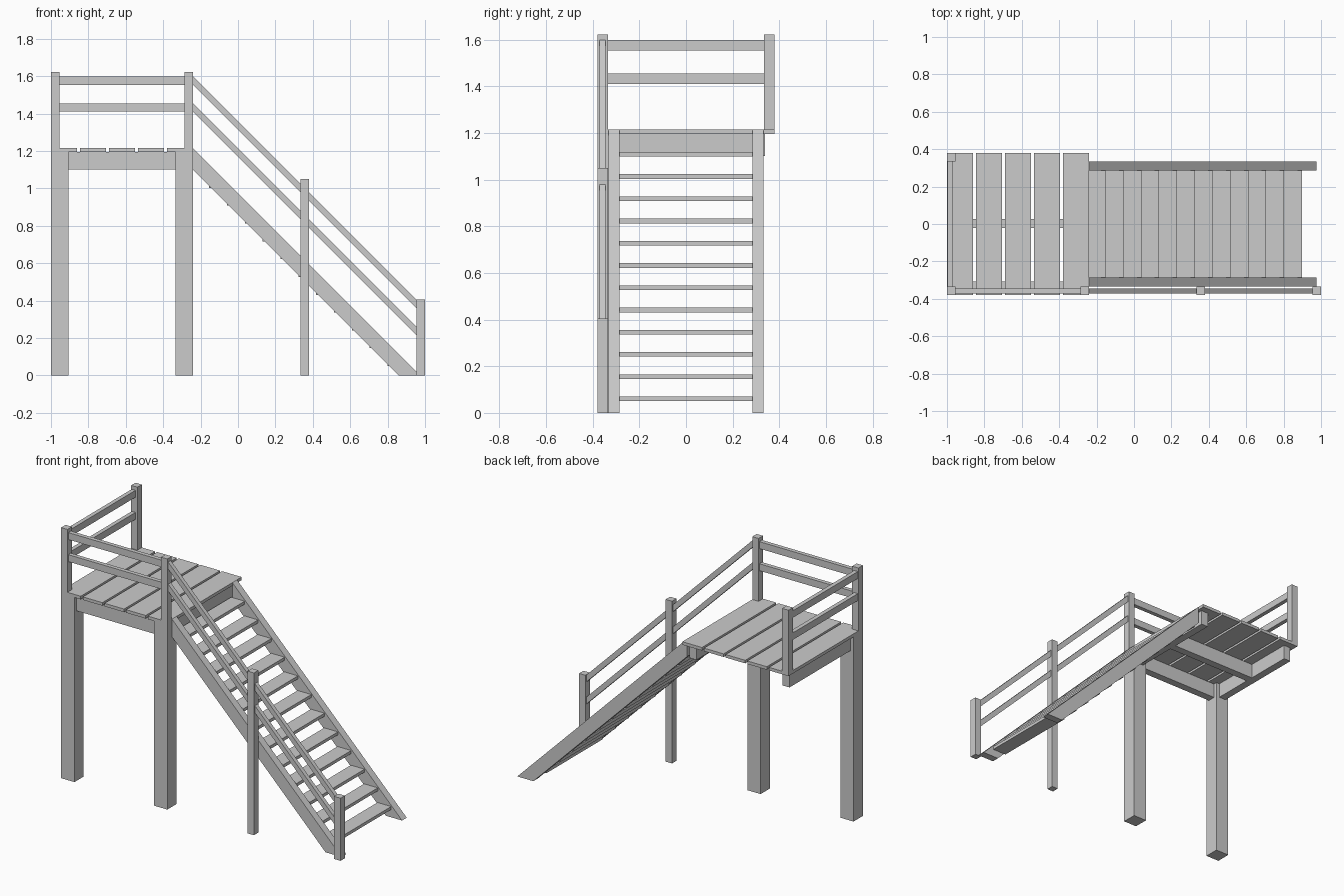
import bpy, bmesh

if "Cube" in bpy.data.objects:
    bpy.data.objects.remove(bpy.data.objects["Cube"])


def extrude_profile(name, pts, y0, y1):
    """Closed prism from an x-z outline, spanning y0..y1."""
    bm = bmesh.new()
    face = bm.faces.new([bm.verts.new((x, y0, z)) for x, z in pts])
    new = bmesh.ops.extrude_face_region(bm, geom=[face])["geom"]
    verts = [v for v in new if isinstance(v, bmesh.types.BMVert)]
    bmesh.ops.translate(bm, verts=verts, vec=(0, y1 - y0, 0))
    bmesh.ops.recalc_face_normals(bm, faces=bm.faces)
    me = bpy.data.meshes.new(name)
    bm.to_mesh(me)
    bm.free()
    ob = bpy.data.objects.new(name, me)
    bpy.context.collection.objects.link(ob)
    return ob


def box(name, x0, x1, y0, y1, z0, z1):
    return extrude_profile(name, [(x0, z0), (x1, z0), (x1, z1), (x0, z1)], y0, y1)


HALF = 0.38                      # half depth of the deck
LEG, POST = 0.095, 0.045         # square sections
DECK_LOW, DECK_TOP = 1.195, 1.215
BEAM_LOW = 1.10
X_LEFT, X_EDGE = -1.0, -0.24     # deck extent
RAILS = [(1.41, 1.455), (1.553, 1.598)]

# two thick front legs
for side, x in (("left", X_LEFT), ("right", X_EDGE - LEG)):
    box(f"{side}_leg", x, x + LEG, -HALF, -HALF + LEG, 0, DECK_LOW)

# deck frame
box("front_beam", X_LEFT + LEG, X_EDGE - LEG, -0.358, -0.308, BEAM_LOW, DECK_LOW)
box("middle_beam", -0.928, -0.312, -0.022, 0.028, BEAM_LOW, DECK_LOW)
box("left_beam", -0.978, -0.928, -HALF + LEG, 0.338, BEAM_LOW, DECK_LOW)
box("right_beam", -0.312, -0.262, -HALF + LEG, 0.338, BEAM_LOW, DECK_LOW)

# deck boards
for i in range(5):
    x = X_LEFT + i * 0.155
    box(f"deck_board_{i + 1}", x, x + 0.14, -HALF, HALF, DECK_LOW, DECK_TOP)

# railing posts on the deck: front left, front right, back left
for name, x, y in (("front_left", X_LEFT, -HALF),
                   ("front_right", X_EDGE - POST, -HALF),
                   ("back_left", X_LEFT, HALF - POST)):
    box(f"{name}_rail_post", x, x + POST, y, y + POST, DECK_LOW, 1.622)

# railing posts beside the stair
box("middle_stair_post", 0.335, 0.335 + POST, -HALF, -HALF + POST, 0, 1.05)
box("bottom_stair_post", 1 - POST, 1.0, -HALF, -HALF + POST, 0, 0.405)

# level and sloping rails
RY0, RY1 = -0.371, -0.344
x0, x1 = X_EDGE, 1 - POST
for i, (low, top) in enumerate(RAILS):
    box(f"front_rail_{i + 1}", X_LEFT + POST, X_EDGE - POST, RY0, RY1, low, top)
    box(f"left_rail_{i + 1}", X_LEFT + 0.004, X_LEFT + 0.031,
        -HALF + POST, HALF - POST, low, top)
    drop = x1 - x0
    extrude_profile(f"stair_rail_{i + 1}",
                    [(x0, low), (x1, low - drop), (x1, top - drop), (x0, top)],
                    RY0, RY1)

# stair stringers, sloping at 45 degrees
outline = [(X_EDGE, 1.215), (0.975, 0), (0.86, 0), (X_EDGE, BEAM_LOW)]
for name, y in (("front", -0.333), ("back", 0.285)):
    extrude_profile(f"{name}_stringer", outline, y, y + 0.048)

# twelve open treads
for i in range(12):
    x, z = 0.897 - i * 0.0953, 0.05 + i * 0.0953
    box(f"tread_{i + 1}", x - 0.098, x, -0.285, 0.285, z, z + 0.02)
